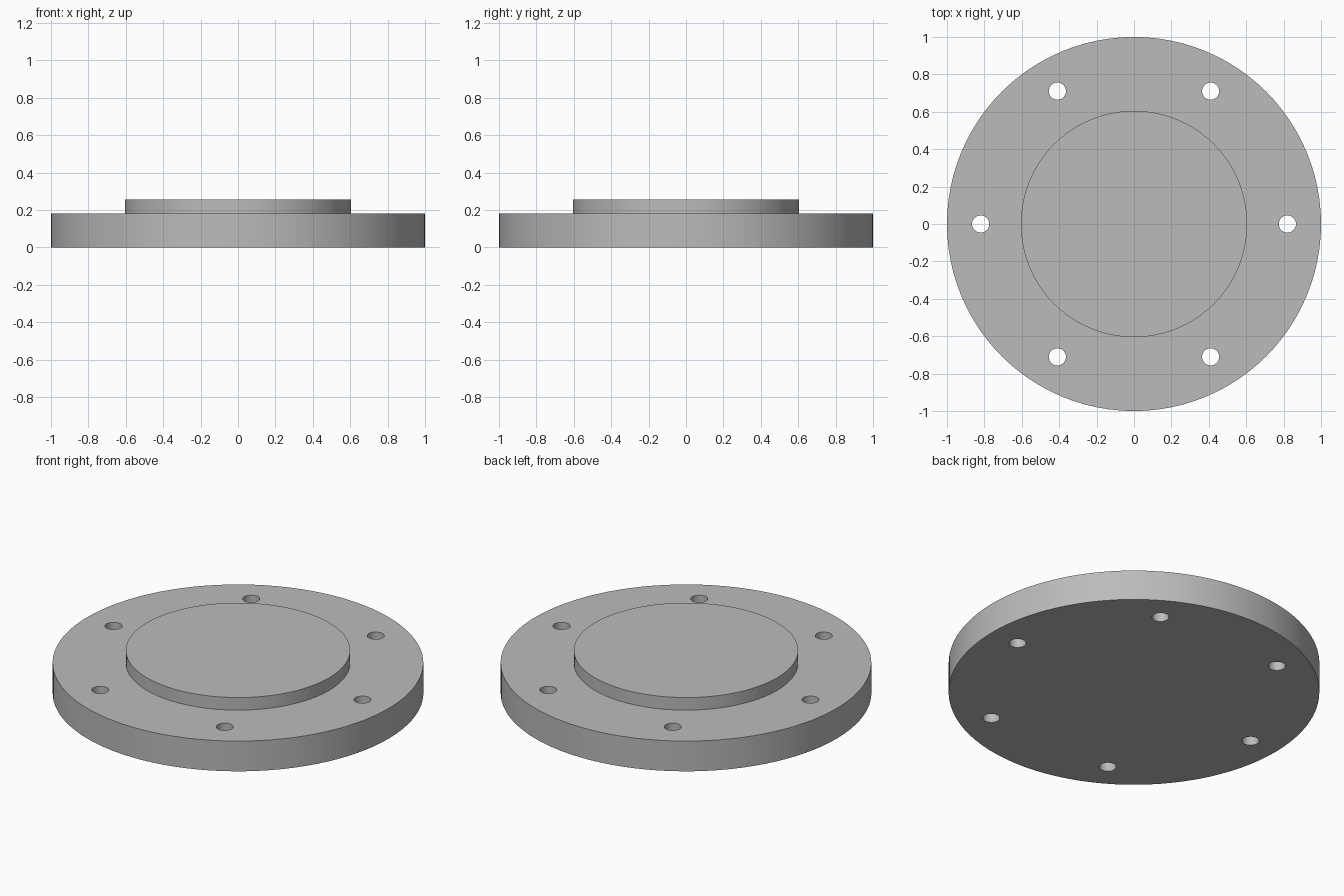
import bpy
import bmesh
from math import cos, sin, radians
from mathutils import Matrix, Vector

cube = bpy.data.objects.get("Cube")
if cube:
    bpy.data.objects.remove(cube, do_unlink=True)

RIM_RADIUS, PLATE_TOP = 1.0, 0.18
FACE_RADIUS, FACE_TOP = 0.605, 0.255
BOLT_CIRCLE, HOLE_RADIUS, HOLES = 0.82, 0.046, 6
SIDES, HOLE_SIDES = 96, 32

steel = bpy.data.materials.new("grey_steel")
steel.use_nodes = True
colour = (0.5, 0.5, 0.5, 1)
steel.diffuse_color = colour
steel.node_tree.nodes["Principled BSDF"].inputs["Base Color"].default_value = colour


def make_object(name, bm):
    bmesh.ops.recalc_face_normals(bm, faces=bm.faces)
    mesh = bpy.data.meshes.new(name)
    bm.to_mesh(mesh)
    bm.free()
    mesh.materials.append(steel)
    obj = bpy.data.objects.new(name, mesh)
    bpy.context.collection.objects.link(obj)
    return obj


# Flange: a disc whose top is inset and raised into the sealing face
bm = bmesh.new()
rings = []
for radius, z in ((RIM_RADIUS, 0), (RIM_RADIUS, PLATE_TOP),
                  (FACE_RADIUS, PLATE_TOP), (FACE_RADIUS, FACE_TOP)):
    ring = bmesh.ops.create_circle(bm, segments=SIDES, radius=radius,
                                   matrix=Matrix.Translation((0, 0, z)))
    rings.append(ring["verts"])
for lower, upper in zip(rings, rings[1:]):
    for i in range(SIDES):
        j = (i + 1) % SIDES
        bm.faces.new((lower[i], lower[j], upper[j], upper[i]))
bm.faces.new(rings[0])
bm.faces.new(rings[-1])
flange = make_object("blind_flange", bm)

# Bolt holes: one cutter made of evenly spaced cylinders
bm = bmesh.new()
for i in range(HOLES):
    angle = radians(360 * i / HOLES)
    centre = Vector((cos(angle), sin(angle), 0)) * BOLT_CIRCLE
    bmesh.ops.create_cone(bm, cap_ends=True, segments=HOLE_SIDES, depth=1,
                          radius1=HOLE_RADIUS, radius2=HOLE_RADIUS,
                          matrix=Matrix.Translation(centre))
cutter = make_object("bolt_hole_cutter", bm)
cutter.hide_render = True

# Cut the holes, then drop the cutter
drill = flange.modifiers.new("bolt_holes", "BOOLEAN")
drill.operation = "DIFFERENCE"
drill.solver = "EXACT"
drill.object = cutter
for obj in bpy.context.selected_objects:
    obj.select_set(False)
flange.select_set(True)
bpy.context.view_layer.objects.active = flange
bpy.ops.object.modifier_apply(modifier=drill.name)
bpy.data.objects.remove(cutter, do_unlink=True)
bpy.ops.object.shade_smooth_by_angle(angle=radians(30))
